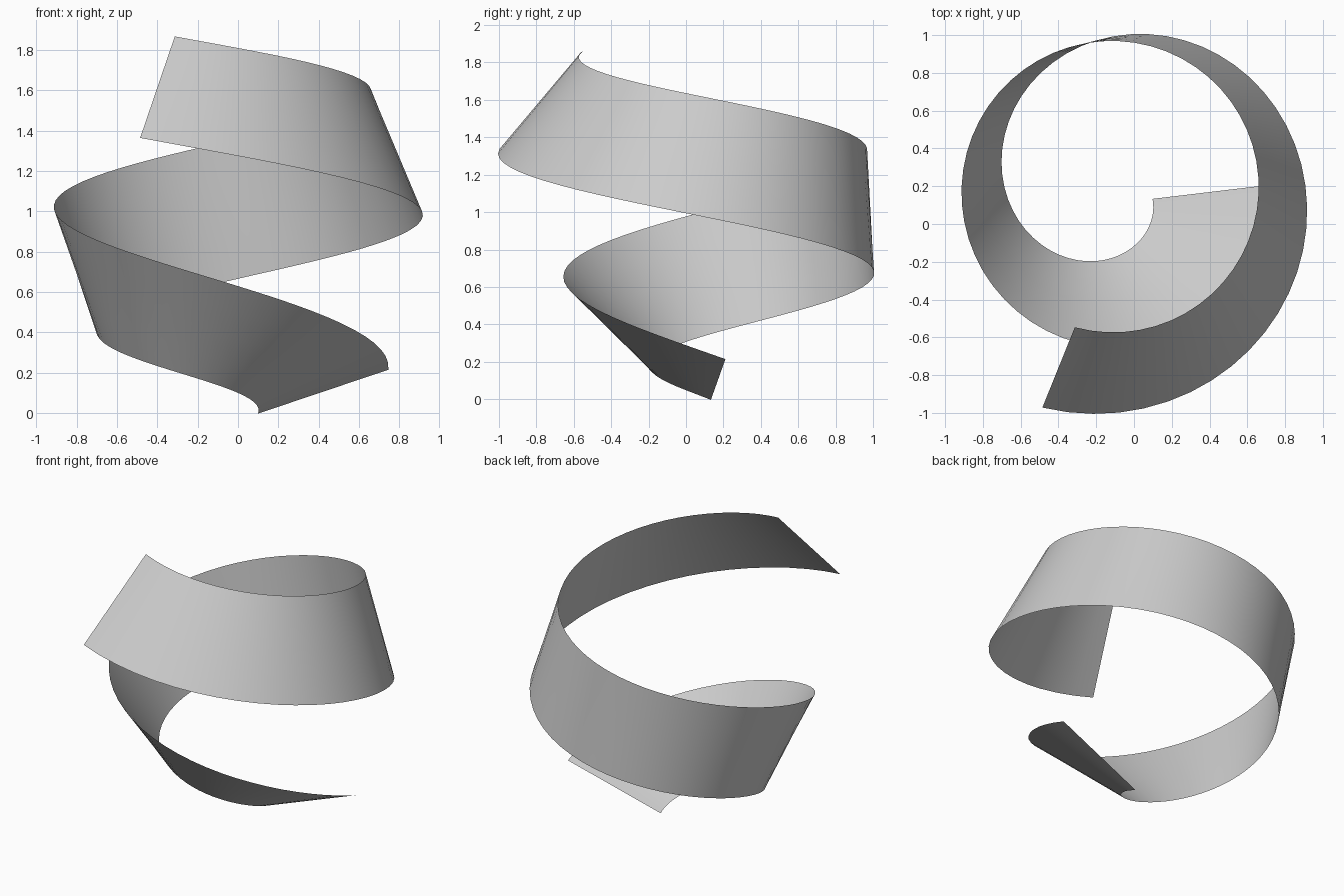
import bpy
import math
from mathutils import Vector

if "Cube" in bpy.data.objects:
    bpy.data.objects.remove(bpy.data.objects["Cube"])

SEGMENTS = 72          # steps along the ribbon
ACROSS = 4             # strips across its width
WIDTH = 0.68
CENTRE = Vector((-0.10, 0.19, 0.0))
START, END = math.radians(-2), math.radians(-467.5)


def cross_line(t):
    """Middle point of the ribbon and its width vector at t = 0..1."""
    a = START + (END - START) * t
    r = 0.52 + 0.0915 * (-a / (math.pi / 2))
    radial = Vector((math.cos(a), math.sin(a), 0))
    back = Vector((-math.sin(a), math.cos(a), 0))
    z = 0.105 + 1.51 * t + 0.015 * math.sin(math.pi * t)
    tilt = math.radians(18 + 176 * math.log(r / 0.52))
    width = (radial * math.cos(tilt) + Vector((0, 0, math.sin(tilt)))) * WIDTH
    width += back * (0.10 - 0.064 * t)
    return CENTRE + radial * r + Vector((0, 0, z)), width


# Twisting spiral ribbon: a widening helix swept by a turning straight line
verts, faces = [], []
row = ACROSS + 1
for i in range(SEGMENTS + 1):
    mid, width = cross_line(i / SEGMENTS)
    verts += [mid + width * (j / ACROSS - 0.5) for j in range(row)]
for i in range(SEGMENTS):
    for j in range(ACROSS):
        k = i * row + j
        faces.append((k, k + 1, k + row + 1, k + row))

mesh = bpy.data.meshes.new("spiral_ribbon")
mesh.from_pydata(verts, [], faces)
mesh.update()
ribbon = bpy.data.objects.new("spiral_ribbon", mesh)
bpy.context.collection.objects.link(ribbon)
for p in mesh.polygons:
    p.use_smooth = True
